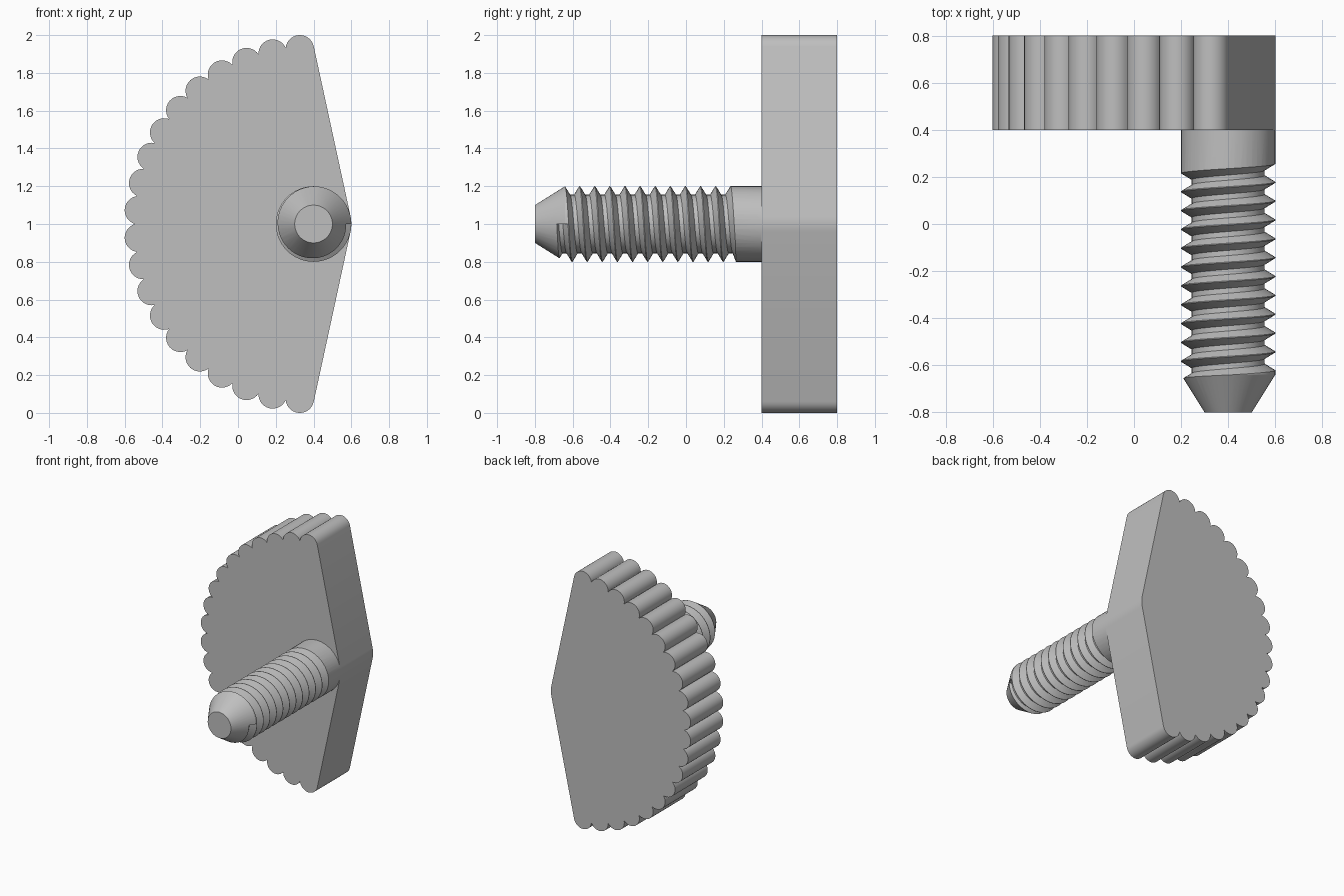
import bpy
import bmesh
from math import sin, cos, pi, radians, atan2, acos, sqrt
from mathutils import Vector

cube = bpy.data.objects.get("Cube")
if cube:
    bpy.data.objects.remove(cube, do_unlink=True)

grey = bpy.data.materials.new("plain grey")
grey.use_nodes = True
GREY = (0.52, 0.52, 0.52, 1)
grey.diffuse_color = GREY
grey.node_tree.nodes["Principled BSDF"].inputs["Base Color"].default_value = GREY

AX, AZ = 0.4, 1.0        # screw axis, running along y
SHANK_R = 0.2


def make_object(name, bm):
    bmesh.ops.recalc_face_normals(bm, faces=bm.faces[:])
    mesh = bpy.data.meshes.new(name)
    bm.to_mesh(mesh)
    bm.free()
    obj = bpy.data.objects.new(name, mesh)
    bpy.context.collection.objects.link(obj)
    mesh.materials.append(grey)
    return obj


def smooth(obj, degrees):
    bpy.ops.object.select_all(action='DESELECT')
    obj.select_set(True)
    bpy.context.view_layer.objects.active = obj
    bpy.ops.object.shade_smooth_by_angle(angle=radians(degrees))


def arc(cx, cz, r, a, b, n):
    return [(cx + r * cos(a + (b - a) * i / n), cz + r * sin(a + (b - a) * i / n))
            for i in range(n + 1)]


def loft(bm, sections):
    """Bridge closed sections of equal size and cap both ends."""
    rings = [[bm.verts.new(p) for p in s] for s in sections]
    n = len(rings[0])
    for a, b in zip(rings, rings[1:]):
        for i in range(n):
            j = (i + 1) % n
            bm.faces.new((a[i], a[j], b[j], b[i]))
    bm.faces.new(rings[0])
    bm.faces.new(rings[-1])


# Grip: scalloped half disc, tapering by tangents to the screw axis
LOBES, LOBE_R, RING_R = 20, 0.0755, 0.9274
step = pi / LOBES
reach = RING_R * cos(step / 2) + sqrt(LOBE_R**2 - (RING_R * sin(step / 2))**2)
half = atan2(reach * sin(step / 2), reach * cos(step / 2) - RING_R)
tangent = pi / 2 + step / 2 - acos((SHANK_R - LOBE_R) / RING_R)

outline = arc(AX, AZ, SHANK_R, -tangent, tangent, 8)
for k in range(LOBES):
    mid = pi / 2 + step * (k + 0.5)
    start = tangent if k == 0 else mid - half
    end = 2 * pi - tangent if k == LOBES - 1 else mid + half
    pts = arc(AX + RING_R * cos(mid), AZ + RING_R * sin(mid), LOBE_R, start, end, 14)
    outline += pts if k == 0 else pts[1:]

bm = bmesh.new()
loft(bm, [[(x, y, z) for x, z in outline] for y in (0.4, 0.8)])
grip = make_object("grip", bm)
smooth(grip, 30)

# Screw: turned blank with a conical tip
SEG = 48
bm = bmesh.new()
loft(bm, [[(AX + r * cos(2 * pi * i / SEG), y, AZ + r * sin(2 * pi * i / SEG))
           for i in range(SEG)]
          for y, r in ((-0.8, 0.1), (-0.64, SHANK_R), (0.42, SHANK_R))])
screw = make_object("screw", bm)

# Thread groove: trapezoid swept along a right-handed helix
PITCH, TURNS, FIRST_Y, LAST_Y = 0.08, 11.5, -0.663, 0.26
groove = ((0.155, -0.011), (0.201, -0.0388), (0.23, -0.0388),
          (0.23, 0.0388), (0.201, 0.0388), (0.155, 0.011))
sections = []
for i in range(int(TURNS * SEG) + 1):
    turn = i / SEG
    a = -2 * pi * turn
    y = FIRST_Y + PITCH * turn
    sections.append([(AX + r * cos(a), min(y + dy, LAST_Y + dy / 10), AZ + r * sin(a))
                     for r, dy in groove])
bm = bmesh.new()
loft(bm, sections)
bmesh.ops.triangulate(bm, faces=bm.faces[:])
cutter = make_object("thread_cutter", bm)
cutter.hide_render = True

# Cut the thread and keep the finished mesh
mod = screw.modifiers.new("thread", 'BOOLEAN')
mod.operation = 'DIFFERENCE'
mod.solver = 'EXACT'
mod.object = cutter
graph = bpy.context.evaluated_depsgraph_get()
cut_mesh = bpy.data.meshes.new_from_object(screw.evaluated_get(graph))
screw.modifiers.clear()
screw.data = cut_mesh
bpy.data.objects.remove(cutter, do_unlink=True)
smooth(screw, 25)
